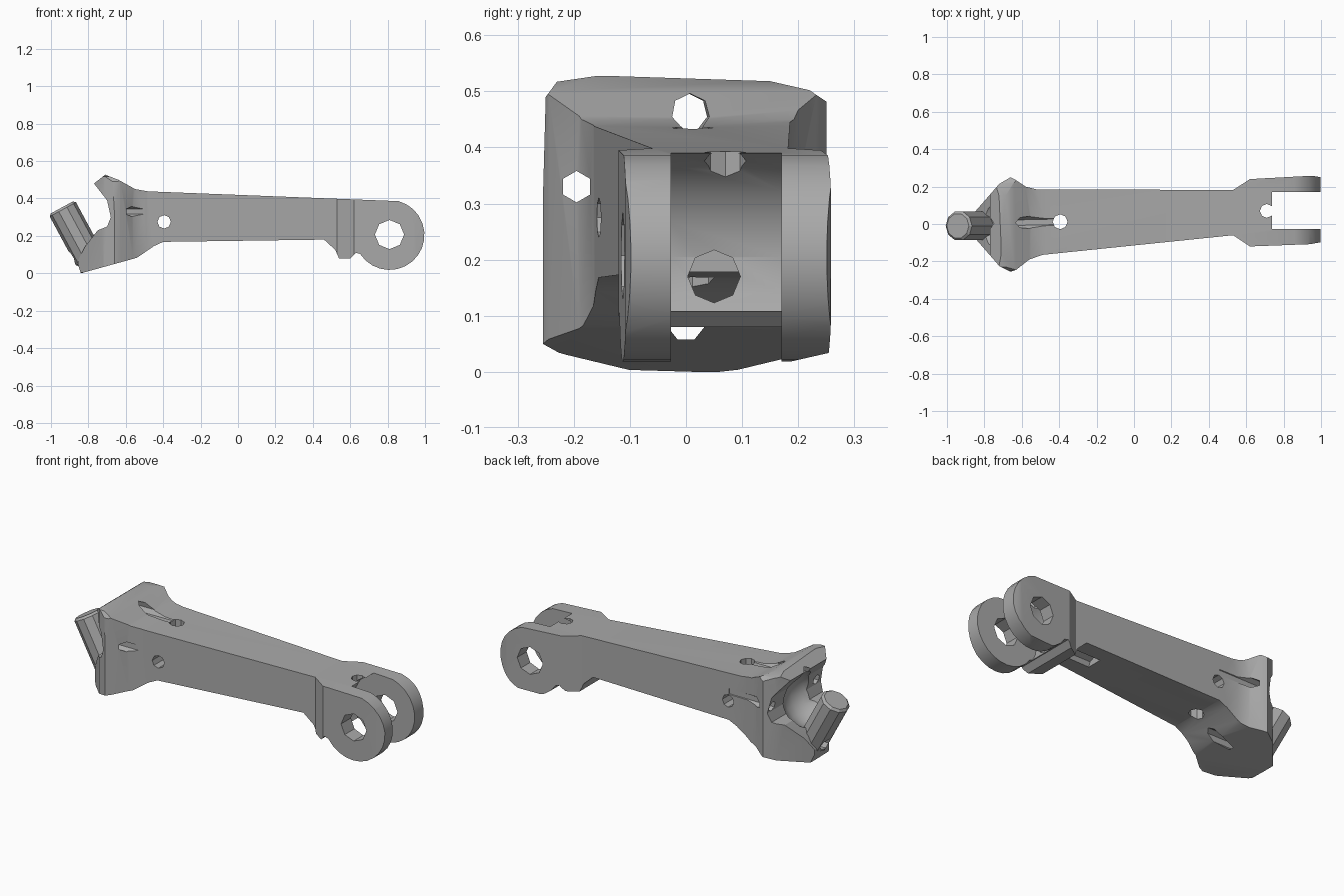
import bpy, bmesh, math
from mathutils import Vector, Matrix

if "Cube" in bpy.data.objects:
    bpy.data.objects.remove(bpy.data.objects["Cube"], do_unlink=True)

metal = bpy.data.materials.new("grey_metal")
metal.use_nodes = True
metal.diffuse_color = (0.4, 0.4, 0.4, 1)
metal.node_tree.nodes["Principled BSDF"].inputs["Base Color"].default_value = (0.4, 0.4, 0.4, 1)


def finish(name, bm):
    bmesh.ops.recalc_face_normals(bm, faces=bm.faces)
    mesh = bpy.data.meshes.new(name)
    bm.to_mesh(mesh)
    bm.free()
    mesh.materials.append(metal)
    ob = bpy.data.objects.new(name, mesh)
    bpy.context.collection.objects.link(ob)
    return ob


def prism(name, points, place, depth):
    """Extrude a flat outline; place maps (a, b) to a 3D point."""
    bm = bmesh.new()
    face = bm.faces.new([bm.verts.new(place(a, b)) for a, b in points])
    out = bmesh.ops.extrude_face_region(bm, geom=[face])
    verts = [g for g in out["geom"] if isinstance(g, bmesh.types.BMVert)]
    bmesh.ops.translate(bm, verts=verts, vec=depth)
    return finish(name, bm)


def rod(name, start, end, r, sides, chamfer=0):
    """Cylinder between two points, optionally with chamfered rims."""
    start, end = Vector(start), Vector(end)
    axis = end - start
    turn = axis.to_track_quat('Z', 'Y').to_matrix().to_4x4()
    bm = bmesh.new()
    bmesh.ops.create_cone(bm, cap_ends=True, segments=sides, radius1=r, radius2=r,
                          depth=axis.length,
                          matrix=Matrix.Translation((start + end) / 2) @ turn)
    if chamfer:
        rims = [e for e in bm.edges if abs((e.verts[0].co - e.verts[1].co).dot(axis)) < 1e-4]
        bmesh.ops.bevel(bm, geom=rims, offset=chamfer, segments=1, affect='EDGES')
    return finish(name, bm)


def apply(ob, mod):
    bpy.context.view_layer.objects.active = ob
    bpy.ops.object.modifier_apply(modifier=mod.name)


def combine(ob, tool, op, keep=False):
    mod = ob.modifiers.new("cut", 'BOOLEAN')
    mod.operation, mod.solver, mod.object = op, 'EXACT', tool
    apply(ob, mod)
    if not keep:
        bpy.data.objects.remove(tool, do_unlink=True)


# Side outline: flared head, beam and round fork end
pin = Vector((0.81, 0.205))
arc = [(pin.x + 0.187 * math.cos(t), pin.y + 0.187 * math.sin(t))
       for t in (math.radians(75 - 222 * i / 16) for i in range(17))]
side = [(-0.77, 0.48), (-0.71, 0.527), (-0.64, 0.5), (-0.55, 0.45), (-0.48, 0.438)] + arc + [
    (0.63, 0.11), (0.6, 0.08), (0.54, 0.08), (0.52, 0.125), (0.46, 0.18),
    (-0.4, 0.168), (-0.45, 0.145), (-0.54, 0.083), (-0.84, 0), (-0.86, 0.06),
    (-0.82, 0.14), (-0.75, 0.23), (-0.7, 0.25), (-0.68, 0.3), (-0.7, 0.39)]
body = prism("arm_body", side, lambda a, b: (a, -0.4, b), (0, 0.8, 0))

# Plan outline: tapering beam, widening at both ends
plan = [(-0.855, -0.07), (-0.82, -0.11), (-0.72, -0.225), (-0.66, -0.255), (-0.63, -0.245),
        (-0.56, -0.19), (-0.49, -0.165), (0.53, -0.06), (0.62, -0.12), (0.94, -0.108),
        (1.1, -0.08), (1.1, 0.235), (0.95, 0.258), (0.62, 0.24), (0.53, 0.182), (-0.52, 0.185),
        (-0.58, 0.2), (-0.64, 0.24), (-0.66, 0.25), (-0.72, 0.215), (-0.82, 0.1), (-0.855, 0.06)]
combine(body, prism("plan_tool", plan, lambda a, b: (a, b, -0.2), (0, 0, 1)), 'INTERSECT')

# End outline: trimmed corners of the head
end = [(-0.262, 0.055), (-0.24, 0.038), (-0.12, 0.004), (0.05, -0.001), (0.15, 0.01), (0.26, 0.035),
       (0.26, 0.475), (0.22, 0.502), (0.15, 0.518), (-0.155, 0.528), (-0.23, 0.517), (-0.25, 0.49)]
combine(body, prism("end_tool", end, lambda a, b: (-1.2, a, b), (2.4, 0, 0)), 'INTERSECT')

# Fork slot with a round inner wall
slot = [(1.2, 0.45), (0.81, 0.45)] + [
    (pin.x + 0.2 * math.cos(t), pin.y + 0.2 * math.sin(t))
    for t in (math.radians(90 + 18 * i) for i in range(11))] + [(0.81, -0.1), (1.2, -0.1)]
combine(body, prism("slot_tool", slot, lambda a, b: (a, -0.027, b), (0, 0.197, 0)), 'DIFFERENCE')

# Round socket in the head
bm = bmesh.new()
bmesh.ops.create_uvsphere(bm, u_segments=14, v_segments=9, radius=0.15,
                          matrix=Matrix.Translation((-0.78, -0.01, 0.31)))
combine(body, finish("socket_tool", bm), 'DIFFERENCE')

# Holes: pin, cross, vertical, bridge and bolt holes: start, end, radius, sides
holes = [
    ((0.81, -0.5, 0.207), (0.81, 0.5, 0.207), 0.078, 8),
    ((-0.395, -0.5, 0.275), (-0.395, 0.5, 0.275), 0.036, 8),
    ((-0.395, 0.012, -0.2), (-0.395, 0.012, 0.8), 0.04, 8),
    ((0.71, 0.07, 0.2), (0.71, 0.07, 0.6), 0.037, 8),
    ((0.3, 0.05, 0.17), (0.8, 0.05, 0.17), 0.047, 8),
    ((-0.95, 0, 0.462), (-0.4, 0.012, 0.462), 0.034, 7),
    ((-0.74, -0.195, 0.33), (-0.4, -0.195, 0.33), 0.028, 6),
    ((-0.74, 0.205, 0.33), (-0.4, 0.205, 0.33), 0.028, 6)]
for a, b, r, n in holes:
    combine(body, rod("hole_tool", a, b, r, n), 'DIFFERENCE')

# Slanted peg standing on the lower jaw
peg = rod("slanted_peg", (-0.79, -0.01, 0.07), (-0.942, -0.01, 0.352), 0.08, 10, 0.012)

# Lower bolt hole runs through both jaw and peg
bore = rod("bore_tool", (-1.1, 0, 0.088), (-0.45, 0, 0.088), 0.034, 7)
combine(peg, bore, 'DIFFERENCE', keep=True)
combine(body, bore, 'DIFFERENCE')

# Smooth curved walls, keep hard edges
for ob in (body, peg):
    bpy.ops.object.select_all(action='DESELECT')
    ob.select_set(True)
    bpy.context.view_layer.objects.active = ob
    bpy.ops.object.shade_smooth_by_angle(angle=math.radians(25))
